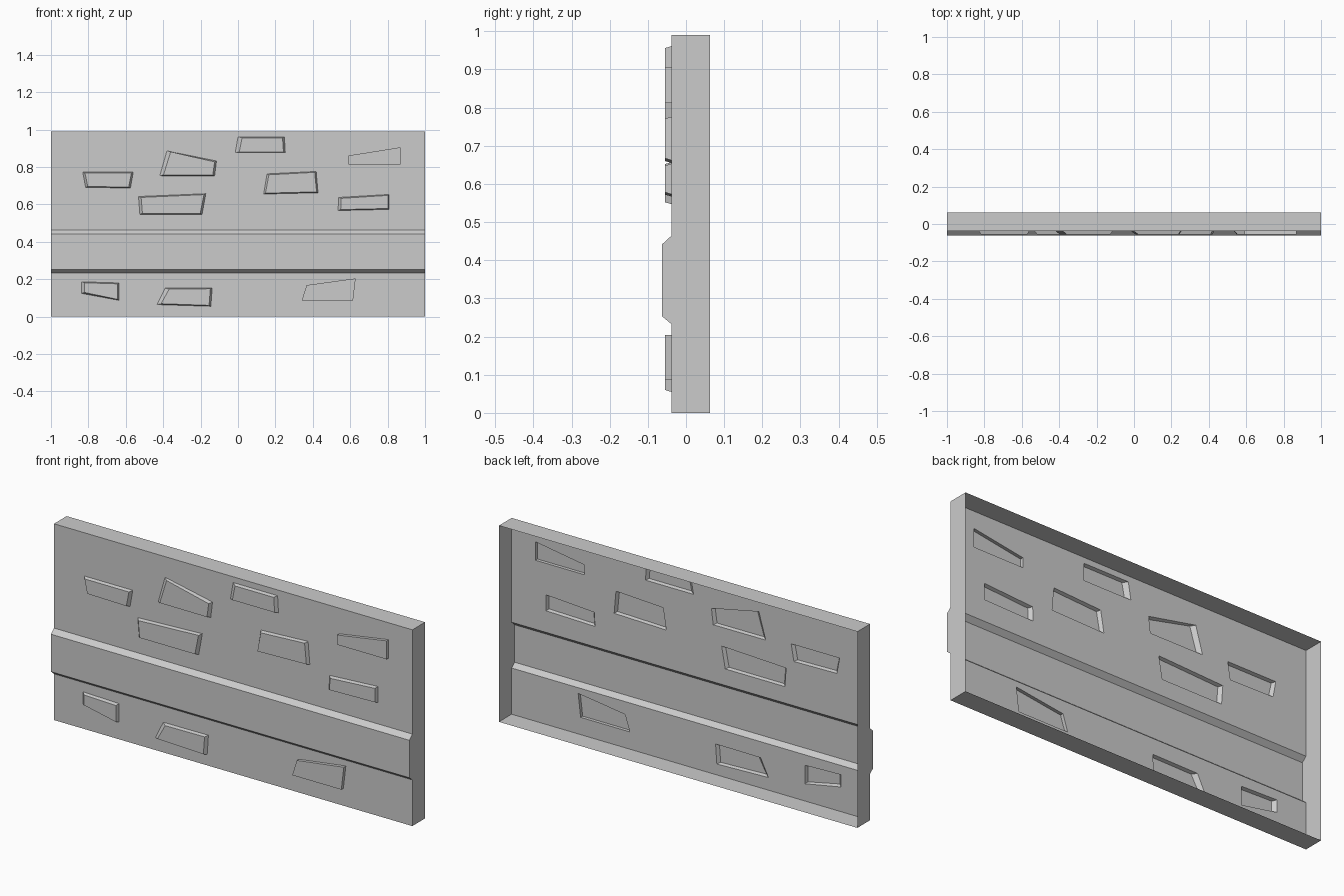
import bpy, bmesh

if "Cube" in bpy.data.objects:
    bpy.data.objects.remove(bpy.data.objects["Cube"])

H = 0.99
BACK, FRONT, STONE, BAND = 0.0625, -0.0385, -0.055, -0.0625

# raised stones: outline (top-left, top-right, bottom-right, bottom-left), left and right bevel
STONES = [
    ((-.83, .772), (-.56, .772), (-.575, .687), (-.815, .691), .012, .010),
    ((-.38, .886), (-.115, .832), (-.125, .752), (-.418, .753), .020, .010),
    ((0, .961), (.248, .961), (.253, .876), (-.015, .876), .022, .010),
    ((.592, .861), (.868, .905), (.868, .812), (.592, .812), 0, 0),
    ((-.532, .642), (-.172, .657), (-.192, .547), (-.525, .547), .014, .010),
    ((.155, .763), (.418, .776), (.428, .662), (.137, .655), .010, .008),
    ((.538, .637), (.808, .653), (.808, .573), (.535, .567), .014, .006),
    ((-.837, .186), (-.637, .180), (-.637, .087), (-.837, .124), .016, .006),
    ((-.39, .152), (-.138, .154), (-.145, .055), (-.433, .064), .022, .010),
    ((.367, .168), (.629, .204), (.615, .087), (.341, .087), 0, 0),
]

bm = bmesh.new()


def loop(points, y):
    verts = [bm.verts.new((x, y, z)) for x, z in points]
    return verts, [bm.edges.new((verts[i], verts[i - 1])) for i in range(len(verts))]


def panel_with_stones(z0, z1, stones):
    # flat sheet, open behind each stone
    _, edges = loop([(-1, z0), (1, z0), (1, z1), (-1, z1)], FRONT)
    rims = []
    for s in stones:
        verts, es = loop(s[:4], FRONT)
        edges += es
        rims.append((verts, s))
    bmesh.ops.triangle_fill(bm, use_beauty=True, use_dissolve=False,
                            edges=edges, normal=(0, -1, 0))
    # hollow stone: bevelled walls and flat cap
    for verts, s in rims:
        left, right = s[4:]
        v = 0.005 if left else 0
        shifts = [(left, -v), (-right, -v), (-right, v), (left, v)]
        cap = [bm.verts.new((p.co.x + dx, STONE, p.co.z + dz))
               for p, (dx, dz) in zip(verts, shifts)]
        for i in range(4):
            j = (i + 1) % 4
            bm.faces.new((verts[i], verts[j], cap[j], cap[i]))
        bm.faces.new(cap)


# upper and lower panels
panel_with_stones(0, 0.233, STONES[7:])
panel_with_stones(0.464, H, STONES[:7])

# side profile: band, top wall and bottom wall run along x; ends close the sides
profile = [(BACK, 0), (FRONT, 0), (FRONT, .233), (BAND, .253),
           (BAND, .442), (FRONT, .464), (FRONT, H), (BACK, H)]
ends = [[bm.verts.new((x, y, z)) for y, z in profile] for x in (-1, 1)]
for i in (0, 2, 3, 4, 6):
    bm.faces.new((ends[0][i], ends[0][i + 1], ends[1][i + 1], ends[1][i]))
for end in ends:
    bm.faces.new(end)

# join the shell and face it outward
bmesh.ops.remove_doubles(bm, verts=bm.verts[:], dist=0.0005)
bmesh.ops.dissolve_limit(bm, angle_limit=0.001, verts=bm.verts[:], edges=bm.edges[:])
bmesh.ops.recalc_face_normals(bm, faces=bm.faces[:])
top = max(bm.faces, key=lambda f: f.calc_center_median().z)
if top.normal.z < 0:
    bmesh.ops.reverse_faces(bm, faces=bm.faces[:])

mesh = bpy.data.meshes.new("wall_panel")
bm.to_mesh(mesh)
bm.free()
wall = bpy.data.objects.new("wall_panel", mesh)
bpy.context.collection.objects.link(wall)
